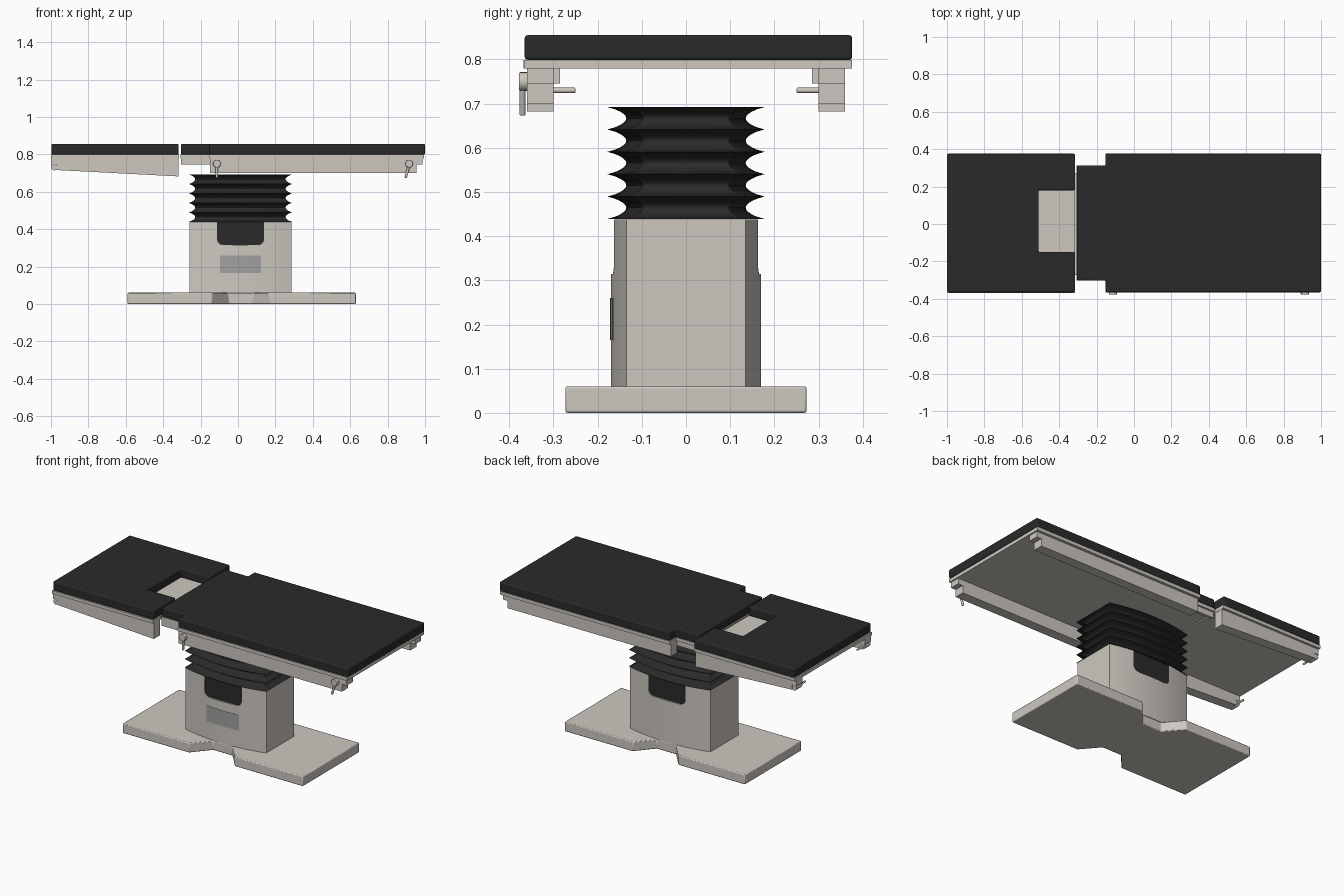
import bpy, bmesh, math
from mathutils import Vector

if "Cube" in bpy.data.objects:
    bpy.data.objects.remove(bpy.data.objects["Cube"])


def material(name, c):
    m = bpy.data.materials.new(name)
    m.diffuse_color = (*c, 1)
    m.use_nodes = True
    m.node_tree.nodes["Principled BSDF"].inputs["Base Color"].default_value = m.diffuse_color
    return m


CREAM = material("cream", (0.61, 0.58, 0.53))
DARK = material("dark", (0.023, 0.023, 0.023))
GREY = material("grey", (0.36, 0.36, 0.36))


def finish(bm, name, mat, bevel=0, segs=3, smooth=True):
    bmesh.ops.recalc_face_normals(bm, faces=bm.faces[:])
    me = bpy.data.meshes.new(name)
    bm.to_mesh(me)
    bm.free()
    ob = bpy.data.objects.new(name, me)
    bpy.context.collection.objects.link(ob)
    me.materials.append(mat)
    if smooth:
        bpy.context.view_layer.objects.active = ob
        ob.select_set(True)
        bpy.ops.object.shade_smooth_by_angle(angle=math.radians(30))
        ob.select_set(False)
    if bevel:
        b = ob.modifiers.new("bevel", 'BEVEL')
        b.width, b.segments, b.limit_method = bevel, segs, 'ANGLE'
        b.angle_limit = math.radians(40)
    return ob


def prism(name, pts, a, b, mat, axis='z', **kw):
    """Extrude a 2D outline from a to b along z (xy outline) or y (xz outline)."""
    bm = bmesh.new()
    put = (lambda p, h: (p[0], p[1], h)) if axis == 'z' else (lambda p, h: (p[0], h, p[1]))
    lo = [bm.verts.new(put(p, a)) for p in pts]
    hi = [bm.verts.new(put(p, b)) for p in pts]
    bm.faces.new(lo)
    bm.faces.new(hi)
    for i in range(len(pts)):
        j = (i + 1) % len(pts)
        bm.faces.new((lo[i], lo[j], hi[j], hi[i]))
    return finish(bm, name, mat, **kw)


def rod(name, p, q, r, mat, sides=16, **kw):
    p, q = Vector(p), Vector(q)
    bm = bmesh.new()
    bmesh.ops.create_cone(bm, cap_ends=True, segments=sides, radius1=r, radius2=r, depth=(q - p).length)
    rot = (q - p).to_track_quat('Z', 'Y').to_matrix().to_4x4()
    bm.transform(rot)
    bmesh.ops.translate(bm, vec=(p + q) / 2, verts=bm.verts[:])
    return finish(bm, name, mat, **kw)


def rect(x0, x1, y0, y1):
    return [(x0, y0), (x1, y0), (x1, y1), (x0, y1)]


CX = 0.013


def bowed(hx, hy, sag, n=16):
    """Plan outline with flat ends and bowed front and back."""
    R = (hx * hx + sag * sag) / (2 * sag)
    front = []
    for i in range(n + 1):
        x = -hx + 2 * hx * i / n
        front.append((CX + x, -(math.sqrt(R * R - x * x) - R + sag + hy)))
    return front + [(x, -y) for x, y in reversed(front)]


# base plate with a notch on both long sides
side = [(-0.59, -0.273), (-0.14, -0.273), (-0.05, -0.168), (0.08, -0.168), (0.17, -0.273), (0.63, -0.273)]
prism("base_plate", side + [(x, -y) for x, y in reversed(side)], 0, 0.06, CREAM, bevel=0.005, segs=2)

# column with recessed dark panels front and back
column = prism("column", bowed(0.273, 0.135, 0.035), 0.058, 0.438, CREAM)


def pocket(g=0.0):
    x0, x1, z0, z1, r = -0.112 - g, 0.14 + g, 0.314 - g, 0.437, 0.035
    pts = [(x1, z1), (x0, z1)]
    for cx, a0 in ((x0 + r, 180), (x1 - r, 270)):
        for k in range(7):
            a = math.radians(a0 + 15 * k)
            pts.append((cx + r * math.cos(a), z0 + r + r * math.sin(a)))
    return pts


for s, label in ((-1, "front"), (1, "back")):
    tall = [(x, z + 0.02 if z > 0.43 else z) for x, z in pocket()]
    cut = prism("cutter_" + label, tall, s * 0.153, s * 0.22, DARK, 'y', smooth=False)
    cut.hide_render = True
    cut.hide_set(True)
    cut.display_type = 'WIRE'
    m = column.modifiers.new("pocket", 'BOOLEAN')
    m.operation, m.object, m.solver = 'DIFFERENCE', cut, 'EXACT'
    prism(label + "_panel", pocket(-0.0005), s * 0.145, s * 0.161, DARK, 'y')

# grey plate following the curved front
arc = [p for p in bowed(0.273, 0.135, 0.035, 40)[:41] if -0.1 < p[0] < 0.127]
prism("front_label_plate", [(x, y - 0.002) for x, y in arc] + [(x, y + 0.004) for x, y in reversed(arc)],
      0.165, 0.26, GREY)

# bellows: bowed outline pulled in between sharp folds
bm = bmesh.new()
FOLDS, STEPS = 5, 10
rings = []
for i in range(FOLDS * STEPS + 1):
    t = i / STEPS
    d = 0.043 * abs(math.sin(math.pi * t)) ** 0.75
    z = 0.439 + 0.253 * t / FOLDS
    rings.append([bm.verts.new((x, y, z)) for x, y in bowed(0.276 - 0.8 * d, 0.14 - d, 0.038)])
for a, b in zip(rings, rings[1:]):
    for i in range(len(a)):
        j = (i + 1) % len(a)
        bm.faces.new((a[i], a[j], b[j], b[i]))
bm.faces.new(rings[0])
bm.faces.new(rings[-1])
finish(bm, "bellows", DARK)


# table top outlines, centred on y = 0.005
def main_outline(g=0.0):
    return [(-0.306 - g, -0.302), (-0.152, -0.302), (-0.152, -0.365 - g), (1.0 - 0.005 * (g > 0), -0.365 - g),
            (1.0 - 0.005 * (g > 0), 0.376), (-0.152, 0.376), (-0.152, 0.313), (-0.306 - g, 0.313)]


head = [(-0.997, -0.365), (-0.318, -0.365), (-0.318, -0.15), (-0.51, -0.15),
        (-0.51, 0.18), (-0.318, 0.18), (-0.318, 0.376), (-0.997, 0.376)]
prism("main_cushion", main_outline(), 0.799, 0.855, DARK, bevel=0.007)
prism("head_cushion", head, 0.799, 0.855, DARK, bevel=0.007)
prism("main_plate", main_outline(0.002), 0.779, 0.799, CREAM)
prism("head_plate", rect(-1.0, -0.316, -0.368, 0.374), 0.779, 0.7985, CREAM)

# side rails, end knobs and cross pins on both sides
main_rail = [(-0.15, 0.70), (0.955, 0.70), (0.955, 0.745), (0.987, 0.745), (0.987, 0.78), (-0.15, 0.78)]
head_rail = [(-0.97, 0.716), (-0.318, 0.682), (-0.318, 0.78), (-1.0, 0.78), (-1.0, 0.745), (-0.97, 0.745)]
for s, label in ((-1, "front"), (1, "back")):
    prism(label + "_main_rail", main_rail, s * 0.30, s * 0.36, CREAM, 'y')
    prism(label + "_head_rail", head_rail, s * 0.30, s * 0.36, CREAM, 'y')
    prism(label + "_narrow_rail", rect(-0.306, -0.15, 0.745, 0.78), s * 0.285, s * 0.302, CREAM, 'y')
    rod(label + "_end_knob", (-0.983, s * 0.302, 0.73), (-0.983, s * 0.358, 0.73), 0.016, CREAM)
    rod(label + "_end_pin", (-0.983, s * 0.25, 0.73), (-0.983, s * 0.31, 0.73), 0.006, CREAM, bevel=0.003)

# clamp levers on the front rail
for i, (x, dx) in enumerate(((-0.113, 0.0), (0.915, -0.02))):
    rod(f"lever_hub_{i}", (x, -0.355, 0.75), (x, -0.378, 0.75), 0.021, CREAM, 20, bevel=0.003)
    rod(f"lever_handle_{i}", (x, -0.37, 0.74), (x + dx, -0.37, 0.674), 0.007, CREAM, bevel=0.002)
